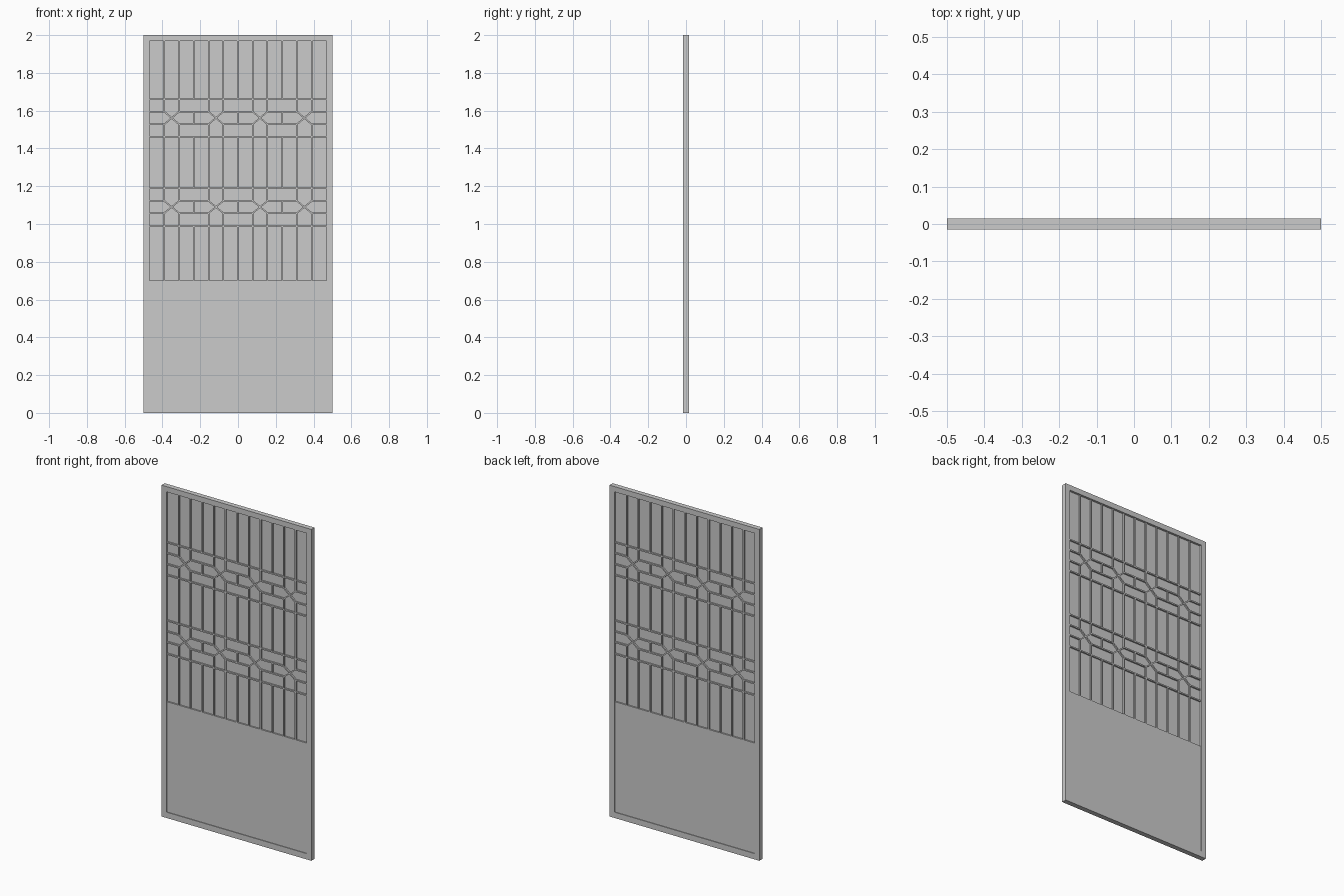
import bpy, bmesh, math
from mathutils import Matrix, Vector

if "Cube" in bpy.data.objects:
    bpy.data.objects.remove(bpy.data.objects["Cube"])

W = 0.468            # half width of the opening
Z0, Z1 = 0.035, 1.968
PITCH = 2 * W / 12   # lattice column spacing
BAR = 0.008          # bar face width
HALF = 0.011         # half depth of lattice and lower panel
PANEL_TOP = 0.70


def add_box(bm, center, size, angle=0.0):
    m = (Matrix.Translation(center) @ Matrix.Rotation(angle, 4, 'Y')
         @ Matrix.Diagonal((*size, 1)))
    bmesh.ops.create_cube(bm, size=1, matrix=m)


def finish(name, bm):
    me = bpy.data.meshes.new(name)
    bm.to_mesh(me)
    bm.free()
    ob = bpy.data.objects.new(name, me)
    bpy.context.collection.objects.link(ob)
    return ob


def bar(bm, x0, z0, x1, z1):
    d = Vector((x1 - x0, 0, z1 - z0))
    add_box(bm, ((x0 + x1) / 2, 0, (z0 + z1) / 2),
            (d.length, 2 * HALF, BAR), -math.atan2(d.z, d.x))


def col(i):
    return -W + i * PITCH


# Outer frame: one rectangular ring with depth
bm = bmesh.new()
outer = [(-.5, 0), (.5, 0), (.5, 2), (-.5, 2)]
inner = [(-W, Z0), (W, Z0), (W, Z1), (-W, Z1)]
rings = [[bm.verts.new((x, y, z)) for x, z in loop]
         for loop, y in ((outer, -.015), (inner, -.015), (inner, .015), (outer, .015))]
for r in range(4):
    a, b = rings[r], rings[(r + 1) % 4]
    for i in range(4):
        j = (i + 1) % 4
        bm.faces.new((a[i], a[j], b[j], b[i]))
bmesh.ops.recalc_face_normals(bm, faces=bm.faces)
finish("outer_frame", bm)

# Thin infill sheet behind the lattice
bm = bmesh.new()
add_box(bm, (0, 0, (PANEL_TOP + Z1) / 2), (2 * W, 0.004, Z1 - PANEL_TOP))
finish("infill_sheet", bm)

# Solid lower panel
bm = bmesh.new()
add_box(bm, (0, 0, (PANEL_TOP + Z0) / 2), (2 * W, 2 * HALF, PANEL_TOP - Z0))
finish("lower_panel", bm)

# Long upright bars in three tiers
bm = bmesh.new()
for lo, hi in ((1.66, Z1), (1.188, 1.463), (PANEL_TOP, 0.987)):
    for i in range(1, 12):
        bar(bm, col(i), lo, col(i), hi)
finish("upright_bars", bm)


# Ornamental band: rails, crossed diagonals, short studs
def lattice_band(name, bottom, low, high, top):
    bm = bmesh.new()
    for z in (bottom, top):
        bar(bm, -W, z, W, z)
    for z in (low, high):
        for a, b in ((0, 1), (2, 4), (5, 7), (8, 10), (11, 12)):
            bar(bm, col(a), z, col(b), z)
    for i in (1, 4, 7, 10):
        bar(bm, col(i), low, col(i + 1), high)
        bar(bm, col(i), high, col(i + 1), low)
        for k in (i, i + 1):
            bar(bm, col(k), bottom, col(k), low)
            bar(bm, col(k), high, col(k), top)
    for i in (3, 6, 9):
        bar(bm, col(i), low, col(i), high)
    finish(name, bm)


lattice_band("upper_lattice_band", 1.463, 1.528, 1.595, 1.66)
lattice_band("middle_lattice_band", 0.987, 1.058, 1.122, 1.188)
